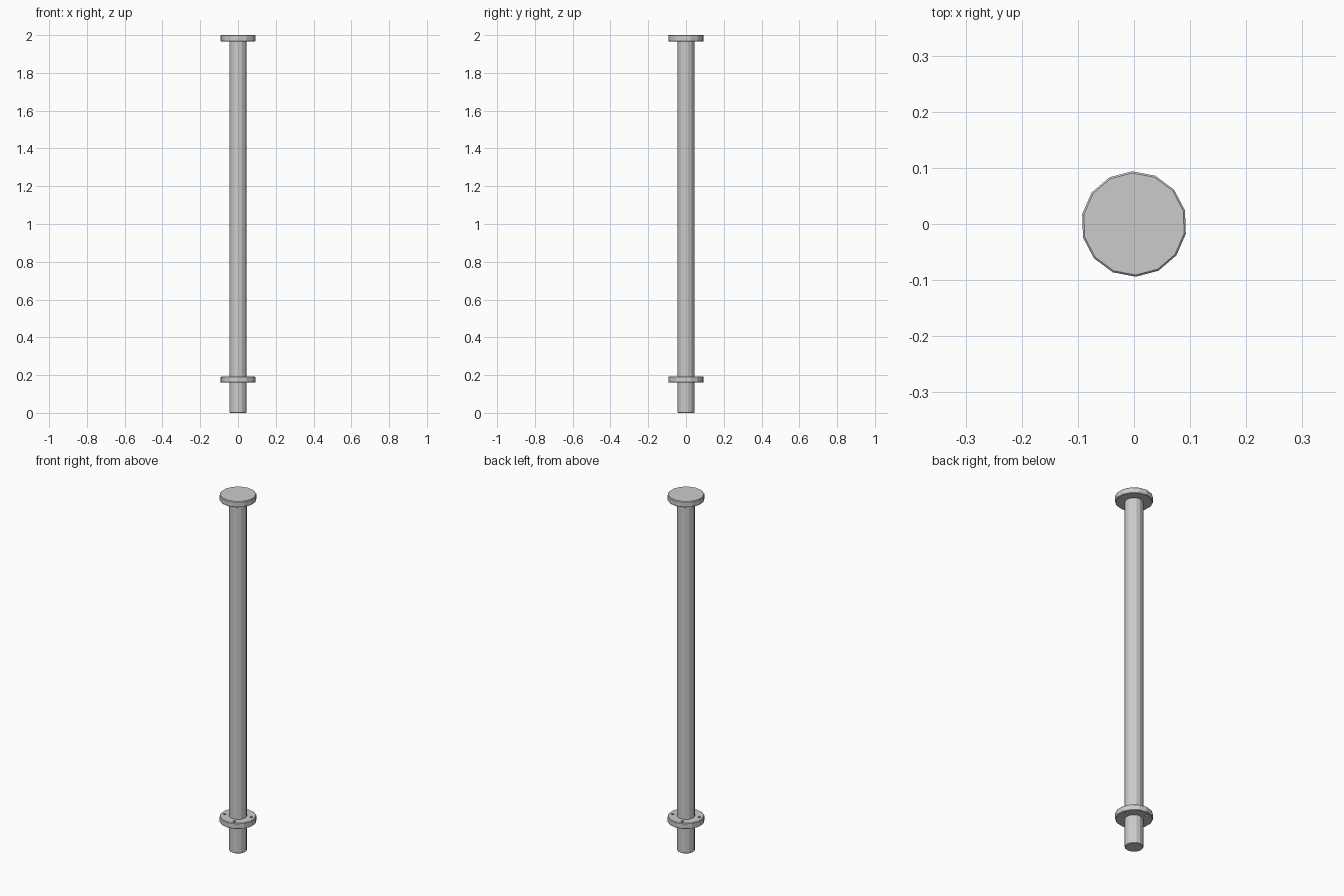
import bpy, bmesh, math
from mathutils import Matrix

SIDES = 14
TURN = math.radians(92)

cube = bpy.data.objects.get("Cube")
if cube:
    bpy.data.objects.remove(cube, do_unlink=True)

# Single painted metal colour
metal = bpy.data.materials.new("light grey metal")
metal.use_nodes = True
grey = (0.6, 0.6, 0.6, 1)
metal.diffuse_color = grey
metal.node_tree.nodes["Principled BSDF"].inputs["Base Color"].default_value = grey


def cylinder(name, radius, z0, z1, x=0, y=0, sides=SIDES, bevel=0):
    """Upright faceted cylinder with optionally chamfered rims."""
    bm = bmesh.new()
    place = Matrix.Translation((x, y, (z0 + z1) / 2)) @ Matrix.Rotation(TURN, 4, "Z")
    bmesh.ops.create_cone(bm, cap_ends=True, segments=sides, radius1=radius,
                          radius2=radius, depth=z1 - z0)
    # Put the first corner on the x axis before turning
    first = max(bm.verts, key=lambda v: (round(v.co.x, 5), v.co.y)).co
    bm.transform(place @ Matrix.Rotation(-math.atan2(first.y, first.x), 4, "Z"))
    if bevel:
        rims = [e for e in bm.edges if abs(e.verts[0].co.z - e.verts[1].co.z) < 1e-5]
        bmesh.ops.bevel(bm, geom=rims, offset=bevel, segments=1, affect="EDGES")
    mesh = bpy.data.meshes.new(name)
    bm.to_mesh(mesh)
    bm.free()
    mesh.materials.append(metal)
    obj = bpy.data.objects.new(name, mesh)
    bpy.context.collection.objects.link(obj)
    return obj


# Post, cap and mounting flange
cylinder("post", 0.046, 0, 1.98, bevel=0.003)
cylinder("top_cap", 0.094, 1.967, 2.0, bevel=0.003)
flange = cylinder("mounting_flange", 0.094, 0.16, 0.193, bevel=0.003)

# Four bolt holes through the flange
for i in range(4):
    a = math.radians(20 + 90 * i)
    cutter = cylinder(f"bolt_hole_cutter_{i + 1}", 0.008, 0.14, 0.21,
                      0.07 * math.cos(a), 0.07 * math.sin(a), sides=10)
    cutter.hide_render = True
    cutter.hide_viewport = True
    cut = flange.modifiers.new(f"bolt_hole_{i + 1}", "BOOLEAN")
    cut.operation = "DIFFERENCE"
    cut.solver = "EXACT"
    cut.object = cutter
